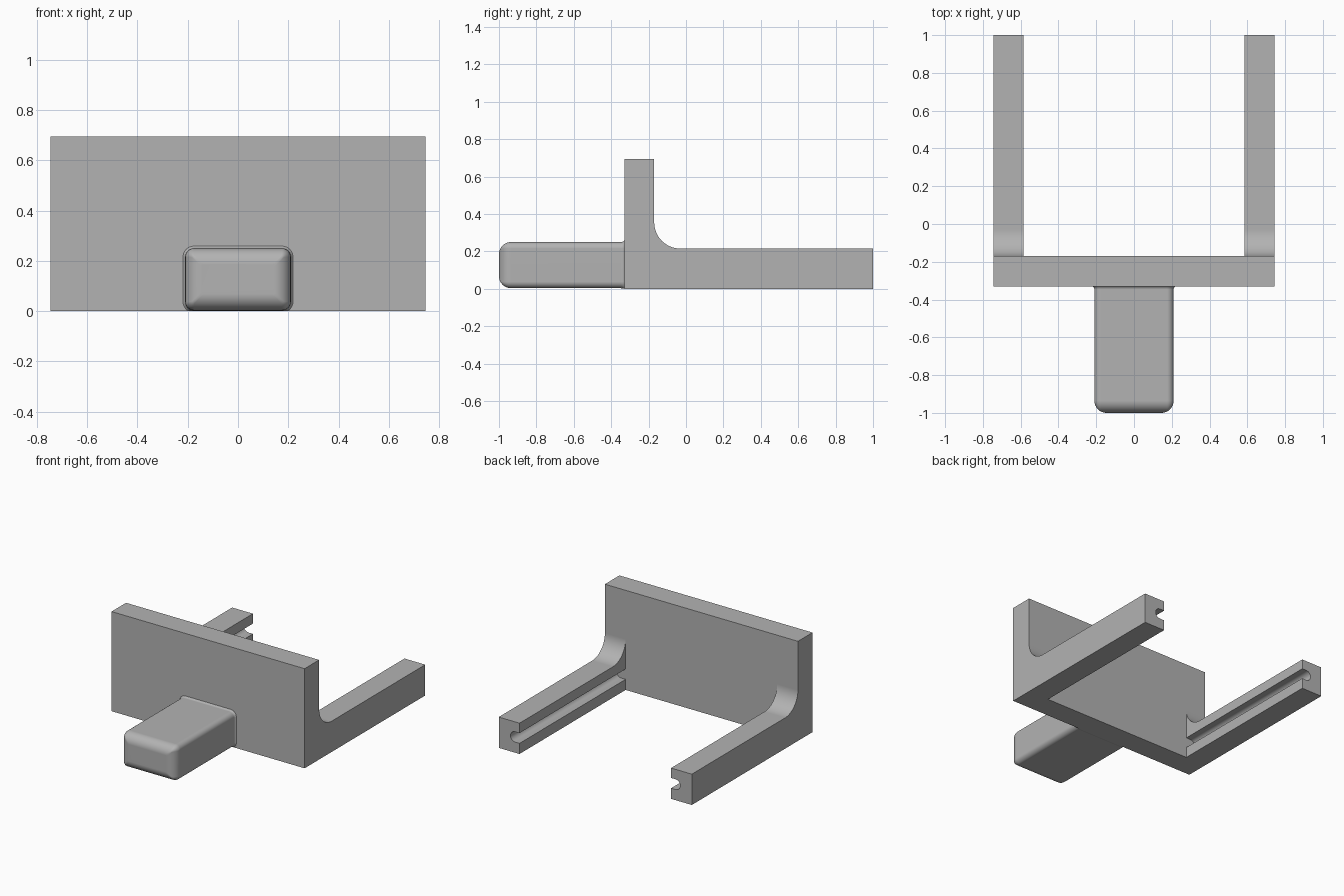
import bpy
import bmesh
from math import sin, cos, pi

cube = bpy.data.objects.get("Cube")
if cube:
    bpy.data.objects.remove(cube, do_unlink=True)

HALF_W, INNER = 0.745, 0.585
FRONT, BACK, TIP = -0.33, -0.17, 1.0
HEIGHT, ARM_H, FILLET = 0.695, 0.215, 0.14

grey = bpy.data.materials.new("plain_grey")
grey.use_nodes = True
colour = (0.45, 0.45, 0.45, 1)
grey.diffuse_color = colour
grey.node_tree.nodes["Principled BSDF"].inputs["Base Color"].default_value = colour


def loft(name, rings):
    """Closed solid through a list of equal-length point rings."""
    bm = bmesh.new()
    loops = [[bm.verts.new(p) for p in ring] for ring in rings]
    n = len(loops[0])
    for a, b in zip(loops, loops[1:]):
        for i in range(n):
            j = (i + 1) % n
            bm.faces.new((a[i], a[j], b[j], b[i]))
    bm.faces.new(loops[0])
    bm.faces.new(loops[-1])
    bmesh.ops.recalc_face_normals(bm, faces=bm.faces)
    mesh = bpy.data.meshes.new(name)
    bm.to_mesh(mesh)
    bm.free()
    mesh.materials.append(grey)
    obj = bpy.data.objects.new(name, mesh)
    bpy.context.collection.objects.link(obj)
    return obj


def combine(target, tool, operation):
    """Apply a boolean and discard the tool object."""
    bpy.context.view_layer.objects.active = target
    mod = target.modifiers.new("combine", "BOOLEAN")
    mod.operation, mod.solver, mod.object = operation, "EXACT", tool
    bpy.ops.object.modifier_apply(modifier=mod.name)
    bpy.data.objects.remove(tool, do_unlink=True)


def rounded_section(y, grow, radius):
    """Rounded rectangle across the handle, grown or shrunk from its full size."""
    half, low, high = 0.21 + grow, 0.003 - grow, 0.25 + grow
    corners = [(half, high), (-half, high), (-half, low), (half, low)]
    ring = []
    for k, (x, z) in enumerate(corners):
        cx = x - radius if x > 0 else x + radius
        cz = z - radius if k < 2 else z + radius
        for s in range(7):
            t = (k + s / 6) * pi / 2
            ring.append((cx + radius * cos(t), y, max(cz + radius * sin(t), 0.001)))
    return ring


# Side outline: upright plate flowing through a fillet into the arms
outline = [(FRONT, 0), (TIP, 0), (TIP, ARM_H)]
for s in range(17):
    t = s / 16 * pi / 2
    outline.append((BACK + FILLET * (1 - sin(t)), ARM_H + FILLET * (1 - cos(t))))
outline += [(BACK, HEIGHT), (FRONT, HEIGHT)]
bracket = loft("bracket", [[(x, y, z) for y, z in outline] for x in (-HALF_W, HALF_W)])

# Open space between the arms
gap = [(-INNER, -1), (INNER, -1), (INNER, 1), (-INNER, 1)]
combine(bracket, loft("gap_cutter", [[(x, y, z) for x, z in gap] for y in (BACK, 1.2)]),
        "DIFFERENCE")

# Round-bottomed groove along the inside of each arm
mid, rad = 0.11, 0.036
for side in (-1, 1):
    slot = [(INNER - 0.05, mid - rad)]
    for s in range(13):
        t = (s / 12 - 0.5) * pi
        slot.append((INNER + 0.034 + rad * cos(t), mid + rad * sin(t)))
    slot.append((INNER - 0.05, mid + rad))
    cutter = loft("groove_cutter", [[(side * x, y, z) for x, z in slot] for y in (BACK, 1.2)])
    combine(bracket, cutter, "DIFFERENCE")

# Handle with a rounded nose and a small flare where it meets the plate
nose, edge, flare = 0.065, 0.035, 0.02
rings = []
for s in range(9):
    t = (1 - s / 8) * pi / 2
    inset = nose * (1 - cos(t))
    rings.append(rounded_section(-1 + nose * (1 - sin(t)), -inset, max(edge - inset, 0.008)))
for s in range(6):
    t = s / 5 * pi / 3.2
    grow = flare * (1 - cos(t))
    rings.append(rounded_section(FRONT - flare * (0.83 - sin(t)), grow, edge + grow))
rings.append(rounded_section(FRONT + 0.06, 0, edge))
combine(bracket, loft("handle", rings), "UNION")

# Smooth curves, flat planes, crisp edges
bpy.ops.object.select_all(action="DESELECT")
bracket.select_set(True)
bpy.context.view_layer.objects.active = bracket
bpy.ops.object.shade_smooth_by_angle(angle=pi / 6)
weighted = bracket.modifiers.new("flat_planes", "WEIGHTED_NORMAL")
weighted.keep_sharp = True
